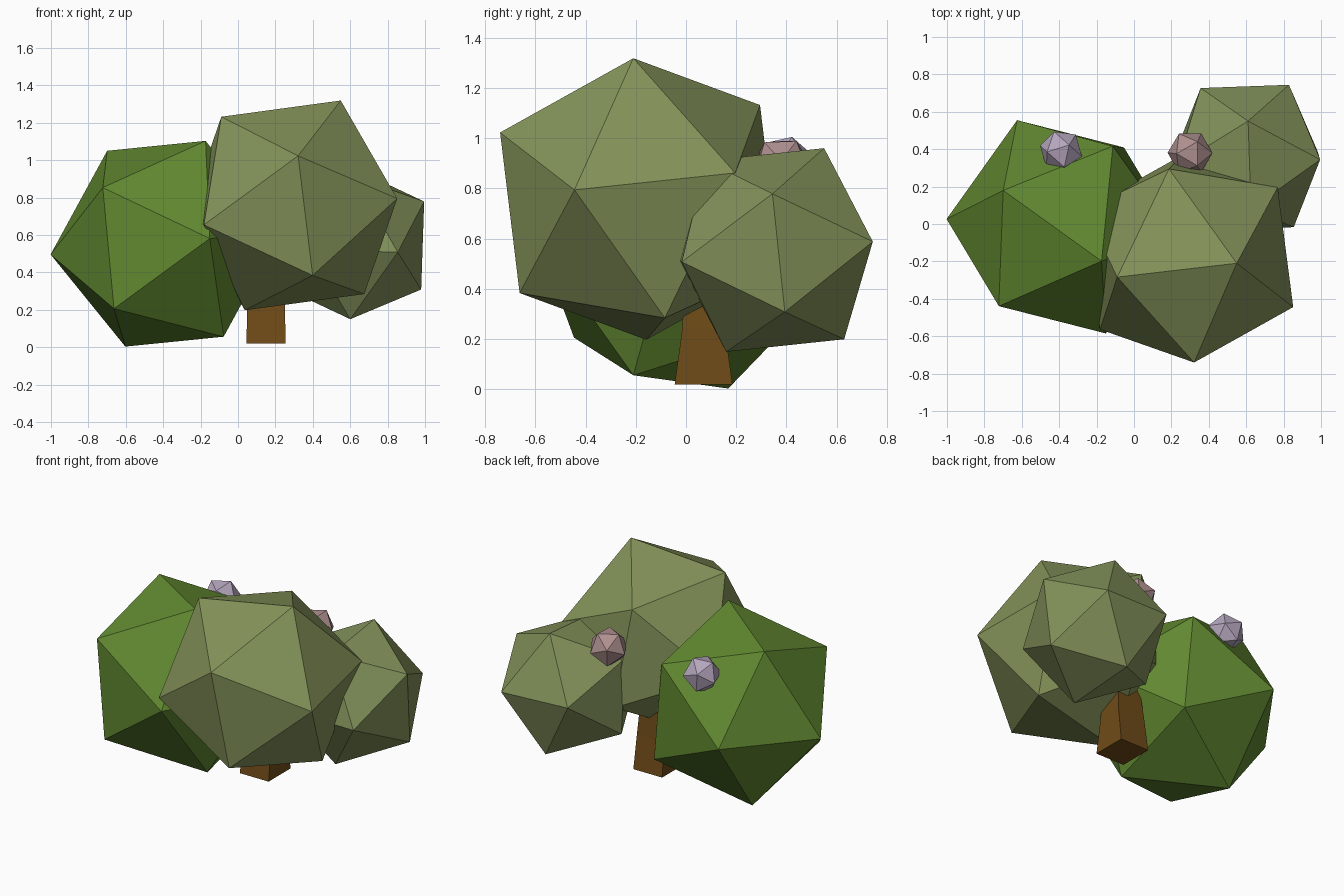
import bpy, bmesh
from mathutils import Vector, Matrix

if "Cube" in bpy.data.objects:
    bpy.data.objects.remove(bpy.data.objects["Cube"])


def material(name, rgb):
    m = bpy.data.materials.new(name)
    m.diffuse_color = (*rgb, 1)
    m.use_nodes = True
    m.node_tree.nodes["Principled BSDF"].inputs["Base Color"].default_value = m.diffuse_color
    return m


def finish(bm, name, mat):
    bmesh.ops.recalc_face_normals(bm, faces=bm.faces)
    me = bpy.data.meshes.new(name)
    bm.to_mesh(me)
    bm.free()
    me.materials.append(mat)
    ob = bpy.data.objects.new(name, me)
    bpy.context.collection.objects.link(ob)
    return ob


def frame(a, b):
    """Orthonormal axes from two neighbouring corner directions."""
    x = Vector(a).normalized()
    z = x.cross(Vector(b)).normalized()
    return Matrix((x, z.cross(x), z)).transposed()


def clump(name, centre, radius, corner, neighbour, mat):
    """Icosahedron turned so two adjacent corners point the given ways."""
    bm = bmesh.new()
    bmesh.ops.create_icosphere(bm, subdivisions=1, radius=radius)
    bm.verts.ensure_lookup_table()
    v = bm.verts[0]
    w = v.link_edges[0].other_vert(v)
    rot = frame(corner, neighbour) @ frame(v.co, w.co).transposed()
    bmesh.ops.transform(bm, verts=bm.verts,
                        matrix=Matrix.Translation(centre) @ rot.to_4x4())
    return finish(bm, name, mat)


green = material("leaf_green", (0.12, 0.25, 0.03))
olive = material("leaf_olive", (0.23, 0.29, 0.10))
olive_dark = material("leaf_olive_small", (0.22, 0.28, 0.10))
pink = material("pink", (0.43, 0.28, 0.28))
purple = material("purple", (0.46, 0.38, 0.51))
bark = material("bark", (0.16, 0.07, 0.009))

# Foliage masses
clump("large_foliage", (0.293, -0.184, 0.758), 0.617,
      (0.257, -0.026, 0.562), (0.027, -0.556, 0.262), olive)
clump("left_foliage", (-0.388, -0.015, 0.553), 0.618,
      (-0.312, 0.195, 0.498), (0.217, -0.185, 0.55), green)
clump("small_foliage", (0.605, 0.355, 0.555), 0.45,
      (0.005, 0.195, 0.405), (0.39, -0.01, 0.225), olive_dark)

# Blossoms
clump("pink_blossom", (0.30, 0.38, 0.89), 0.122,
      (0.06, 0.105, -0.02), (0.118, 0.0, 0.02), pink)
clump("purple_blossom", (-0.39, 0.39, 0.90), 0.118,
      (0.08, 0.09, 0.0), (0.115, -0.01, 0.02), purple)

# Trunk: four-sided, tapering into the foliage (z, x0, x1, y0, y1)
bm = bmesh.new()
rings = []
for z, x0, x1, y0, y1 in [(0.02, 0.045, 0.255, -0.045, 0.185),
                          (0.24, 0.05, 0.25, -0.015, 0.155),
                          (0.55, 0.08, 0.23, 0.0, 0.13)]:
    rings.append([bm.verts.new(p) for p in
                  ((x0, y0, z), (x1, y0, z), (x1, y1, z), (x0, y1, z))])
for lo, hi in zip(rings, rings[1:]):
    for i in range(4):
        j = (i + 1) % 4
        bm.faces.new((lo[i], lo[j], hi[j], hi[i]))
bm.faces.new(rings[0][::-1])
bm.faces.new(rings[-1])
finish(bm, "trunk", bark)
